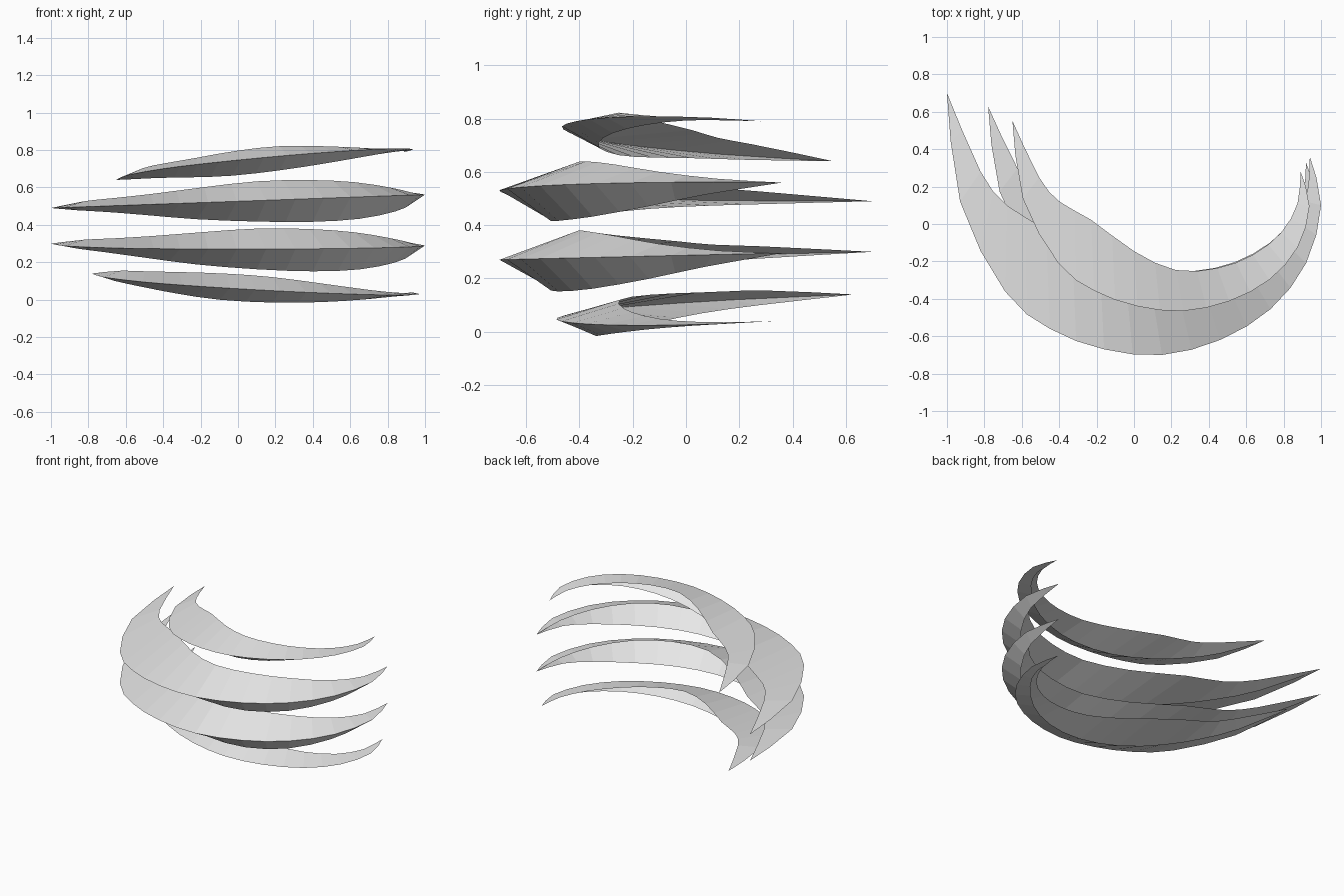
import bpy
import bmesh
from mathutils import Vector

cube = bpy.data.objects.get("Cube")
if cube:
    bpy.data.objects.remove(cube)

# One plain grey for every blade
grey = bpy.data.materials.new("pale_grey")
grey.use_nodes = True
colour = (0.8, 0.8, 0.8, 1.0)
grey.diffuse_color = colour
grey.node_tree.nodes["Principled BSDF"].inputs["Base Color"].default_value = colour

# Rails of the full-size blade, right tip to left tip: x, y, height off the crease
CREASE = [(-1, .7, 0), (-.93, .12, 0), (-.69, -.36, 0), (-.45, -.56, 0),
          (-.16, -.67, 0), (.15, -.7, 0), (.46, -.62, 0), (.73, -.455, 0),
          (.92, -.21, 0), (1, .1, 0), (.94, .36, 0)]
UPPER = [(-1, .7, 0), (-.82, .28, .03), (-.68, .1, .04), (-.47, -.03, .055),
         (-.18, -.26, .082), (.1, -.395, .103), (.38, -.375, .1), (.62, -.27, .08),
         (.81, -.1, .045), (.92, .12, .015), (.94, .36, 0)]
LOWER = [(-1, .7, 0), (-.86, .25, -.017), (-.7, -.02, -.032), (-.5, -.23, -.055),
         (-.22, -.41, -.088), (.1, -.505, -.112), (.4, -.48, -.124), (.65, -.35, -.117),
         (.84, -.14, -.085), (.93, .07, -.045), (.94, .36, 0)]


def refine(points):
    """Add one smooth in-between point to every span of a rail."""
    pts = [Vector(p) for p in points]
    result = []
    for i in range(len(pts) - 1):
        a, b = pts[i], pts[i + 1]
        before = pts[i - 1] if i else a
        after = pts[min(i + 2, len(pts) - 1)]
        result += [a, (9 * (a + b) - before - after) / 16]
    return result + [pts[-1]]


def place(point, tip_x, width, depth, chord, plane, thin):
    """Fit a rail point to one blade: resize about the tip chord, then tilt."""
    x = tip_x + (point.x + 1) * width
    y = chord - .1753 * x + depth * (point.y - .525 + .1753 * point.x)
    thickness = .68 - .62 * point.x if thin else 1
    base, slope_x, slope_y = plane
    return Vector((x, y, base + slope_x * x + slope_y * y + point.z * thickness))


def blade(name, *fit):
    """Open V-shaped crescent: a sharp outer crease with two swept-back sides."""
    bm = bmesh.new()
    lower, crease, upper = [
        [bm.verts.new(place(p, *fit)) for p in refine(rail)]
        for rail in (LOWER, CREASE, UPPER)]
    for near, far in ((lower, crease), (crease, upper)):
        for i in range(len(near) - 1):
            bm.faces.new((near[i], near[i + 1], far[i + 1], far[i]))
    bmesh.ops.remove_doubles(bm, verts=bm.verts, dist=.0005)
    mesh = bpy.data.meshes.new(name)
    bm.to_mesh(mesh)
    bm.free()
    mesh.materials.append(grey)
    bpy.context.collection.objects.link(bpy.data.objects.new(name, mesh))


# Four stacked blades: tip x, width, depth, chord offset, crease plane, thin form
blade("top_blade", -.65, .794, .715, .438, (.725, .0886, -.0492), True)
blade("upper_middle_blade", -1, 1, 1, .525, (.526, .036, 0), False)
blade("lower_middle_blade", -1, 1, 1, .525, (.2857, .0014, .0225), False)
blade("bottom_blade", -.78, .876, .783, .492, (.0758, -.0522, .0373), True)
